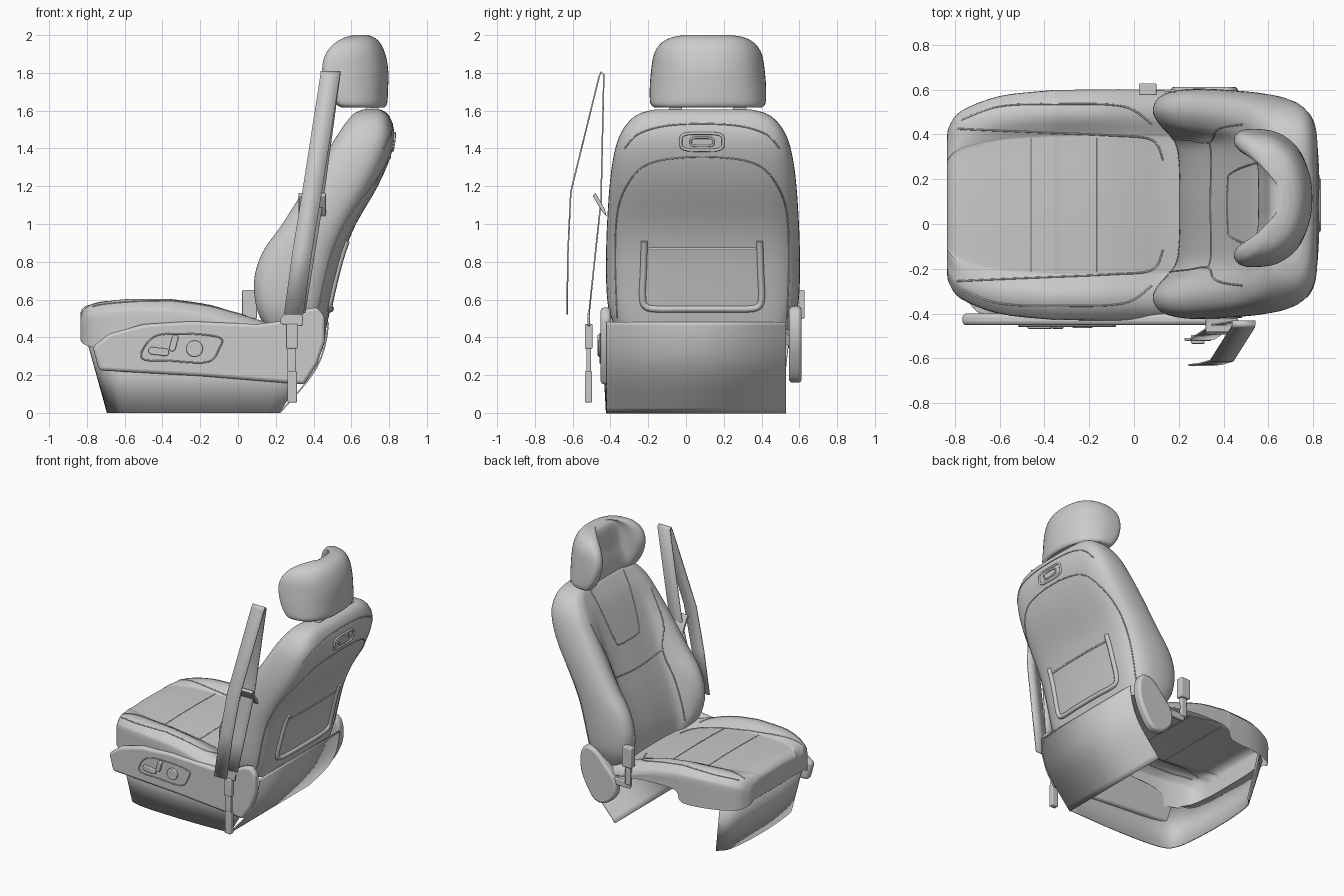
import bpy, bmesh, math
from mathutils import Vector
from mathutils.bvhtree import BVHTree

if "Cube" in bpy.data.objects:
    bpy.data.objects.remove(bpy.data.objects["Cube"])

YC = 0.085  # seat centre line


def make(name, verts, faces, bevel=0, thick=0):
    me = bpy.data.meshes.new(name)
    me.from_pydata([tuple(v) for v in verts], [], faces)
    bm = bmesh.new()
    bm.from_mesh(me)
    bmesh.ops.recalc_face_normals(bm, faces=bm.faces)
    bm.to_mesh(me)
    bm.free()
    ob = bpy.data.objects.new(name, me)
    bpy.context.collection.objects.link(ob)
    if thick:
        m = ob.modifiers.new("thick", 'SOLIDIFY')
        m.thickness, m.offset = thick, 0
    if bevel:
        m = ob.modifiers.new("round", 'BEVEL')
        m.width, m.segments, m.limit_method = bevel, 3, 'ANGLE'
    return ob


def spline(pts, n, closed=False):
    """Smooth curve through the points."""
    p = [Vector(q) for q in pts]
    k, out = len(p), []
    for i in range(k if closed else k - 1):
        get = (lambda j: p[j % k]) if closed else (lambda j: p[max(0, min(k - 1, j))])
        a, b, c, d = get(i - 1), get(i), get(i + 1), get(i + 2)
        for s in range(n):
            t = s / n
            out.append(0.5 * (2 * b + (c - a) * t + (2 * a - 5 * b + 4 * c - d) * t * t
                              + (3 * b - a - 3 * c + d) * t ** 3))
    return out if closed else out + [p[-1]]


def loft(name, rings, closed=True, caps=(), n=4, m=4, thick=0):
    rings = [spline(r, n, closed) for r in rings]
    cols = [spline(c, m) for c in zip(*rings)]
    rows, k = list(zip(*cols)), len(cols)
    verts = [v for r in rows for v in r]
    faces = [(i * k + j, i * k + (j + 1) % k, (i + 1) * k + (j + 1) % k, (i + 1) * k + j)
             for i in range(len(rows) - 1) for j in range(k if closed else k - 1)]
    if 0 in caps:
        faces.append(tuple(range(k)))
    if 1 in caps:
        faces.append(tuple(range(len(verts) - k, len(verts))))
    return make(name, verts, faces, thick=thick)


def prism(name, xz, y0, y1, bevel=0.01, n=0):
    if n:
        xz = spline([(x, z, 0) for x, z in xz], n, True)
    k = len(xz)
    verts = [(p[0], y, p[1]) for y in (y0, y1) for p in xz]
    faces = [tuple(range(k)), tuple(range(k, 2 * k))]
    faces += [(i, (i + 1) % k, k + (i + 1) % k, k + i) for i in range(k)]
    return make(name, verts, faces, bevel)


def box(name, x0, x1, y0, y1, z0, z1, bevel=0.006):
    return prism(name, [(x0, z0), (x1, z0), (x1, z1), (x0, z1)], y0, y1, bevel)


def tube(name, pts, r, cyclic=False):
    cu = bpy.data.curves.new(name, 'CURVE')
    cu.dimensions, cu.bevel_depth, cu.bevel_resolution = '3D', r, 2
    cu.use_fill_caps = True
    sp = cu.splines.new('POLY')
    sp.points.add(len(pts) - 1)
    for q, p in zip(sp.points, pts):
        q.co = (*p, 1)
    sp.use_cyclic_u = cyclic
    ob = bpy.data.objects.new(name, cu)
    bpy.context.collection.objects.link(ob)


def on_surface(name, ob, pts, direction, r=0.004, cyclic=False, smooth=True):
    """Lay a seam or rail on another part's surface."""
    bvh = BVHTree.FromObject(ob, bpy.context.evaluated_depsgraph_get())
    d, hits = Vector(direction), []
    for p in spline(pts, 8, cyclic) if smooth else pts:
        hit = bvh.ray_cast(Vector(p) - d * 3, d)[0]
        if hit:
            hits.append(hit)
    if len(hits) > 1:
        tube(name, hits, r, cyclic)


# Seat cushion: sections along x (x, half width, centre z, bolster z, low z on each side)
rings = []
for x, w, zc, zb, lo_l, lo_r in [
        (-.835, .30, .51, .50, .40, .40), (-.825, .35, .545, .535, .37, .37),
        (-.77, .42, .57, .575, .35, .35), (-.6, .485, .57, .60, .34, .34),
        (-.38, .51, .56, .60, .34, .33), (-.33, .512, .553, .597, .42, .33),
        (-.15, .515, .53, .57, .43, .33), (0, .515, .495, .525, .42, .33),
        (.13, .51, .455, .485, .40, .33), (.3, .48, .42, .44, .38, .33)]:
    half = [(1, 0), (1, -.07), (.97, -.04), (.88, -.006), (.76, 0)]

    def side(s, lo):
        q = [(x, YC + s * w, lo), (x, YC + s * w, (lo + zb - .07) / 2)]
        q += [(x, YC + s * w * a, zb + dz) for a, dz in half[1:]]
        return q + [(x, YC + s * w * .62, zc + .004), (x, YC + s * w * .56, zc), (x, YC + s * w * .25, zc + .004)]
    rings.append(side(1, lo_l) + [(x, YC, zc + .005)] + side(-1, lo_r)[::-1])
cushion = loft("seat_cushion", rings, closed=False, caps=(0,))

# Front and right skirt
top = [(-.66, .54), (-.75, .47), (-.785, .3), (-.79, .085), (-.785, -.15), (-.74, -.34), (-.6, -.425), (-.2, -.44), (.44, -.43)]
low = [(-.60, .50), (-.655, .44), (-.68, .3), (-.69, .085), (-.68, -.15), (-.65, -.33), (-.55, -.40), (-.2, -.42), (.22, -.41)]
loft("base_skirt", [[(x, y, .36) for x, y in top], [(x, y, 0) for x, y in low]],
     closed=False, m=1, thick=.008)

# Right side trim with controls
prism("side_trim", [(-.77, .35), (-.68, .42), (-.5, .47), (-.25, .485), (.1, .47), (.25, .49), (.36, .55),
                    (.42, .56), (.46, .51), (.46, .38), (.42, .26), (.35, .15), (-.2, .195), (-.735, .225)],
      -.452, -.40, .018)
recess = spline([(-.51, -.455, .29), (-.45, -.455, .40), (-.3, -.455, .42), (-.1, -.455, .40),
                 (-.1, -.455, .34), (-.16, -.455, .27), (-.35, -.455, .275)], 6, True)
tube("control_outline", recess, .004, True)


def pill(name, cx, cz, a, b, ang, y0, y1):
    c, s = math.cos(ang), math.sin(ang)
    pts = []
    for i in range(24):
        t = i * math.tau / 24
        u = b * math.cos(t) + math.copysign(a - b, math.cos(t))
        v = b * math.sin(t)
        pts.append((cx + u * c - v * s, cz + u * s + v * c))
    prism(name, pts, y0, y1, .005)


pill("slide_switch", -.42, .325, .055, .02, -.12, -.468, -.44)
pill("tilt_switch", -.34, .37, .045, .017, 1.3, -.468, -.44)
pill("lumbar_knob", -.23, .34, .044, .043, 0, -.465, -.44)


# Backrest and headrest share a ring layout: front centre, wing, side, back
def ring(z, xc, xf, xb, w, yc, outer):
    d = xb - xf
    h = [(xc, 0), (xc, .35), (xc - .005 + .1 * (xf - xc), .55), (xf + .25 * (xc - xf), .68), (xf, .82)]
    h += [(xf + f * d, a) for f, a in outer]
    left = [(x, yc + w * a, z) for x, a in h]
    right = [(x, yc - w * a, z) for x, a in h[1:]][::-1]
    return left + [(xb, yc, z)] + right


back_outer = [(.1, .95), (.4, 1), (.75, .96), (.93, .78), (.99, .4)]
backrest = loft("backrest", [ring(*s, YC + .005, back_outer) for s in [
    (.44, .20, .15, .465, .46), (.55, .205, .10, .49, .50), (.70, .24, .085, .525, .513),
    (.85, .29, .13, .565, .513), (1.0, .35, .235, .625, .508), (1.2, .43, .36, .74, .495),
    (1.35, .49, .455, .805, .475), (1.46, .54, .52, .828, .445), (1.54, .59, .575, .815, .395),
    (1.585, .625, .615, .79, .335), (1.605, .67, .66, .755, .26)]], caps=(0, 1))

head_outer = [(.03, .95), (.15, 1), (.48, .95), (.78, .74), (.95, .4)]
loft("headrest", [ring(*s, .116, head_outer) for s in [
    (1.618, .58, .545, .775, .285), (1.64, .555, .515, .79, .305), (1.72, .56, .47, .795, .308),
    (1.82, .58, .447, .795, .30), (1.9, .59, .465, .78, .285), (1.955, .60, .51, .755, .25),
    (1.985, .615, .56, .725, .20), (2.0, .64, .61, .69, .13)]], caps=(0, 1))
for s in (-1, 1):
    tube("headrest_post", [(.70, .115 + s * .17, 1.5), (.71, .115 + s * .17, 1.66)], .018)
    box("post_collar", .675, .745, .115 + s * .17 - .035, .115 + s * .17 + .035, 1.58, 1.617)

# Lower back panel
prof = [(.22, 0), (.36, .16), (.43, .27), (.465, .38), (.478, .48)]
loft("lower_back_panel", [[(x, y, z) for x, z in prof] for y in (-.42, .53)],
     closed=False, m=1, thick=.008)

# Seams, pocket rail and handle on the back
B, F, D = (-1, 0, 0), (1, 0, 0), (0, 0, -1)


def arch(half):
    return [(0, YC - a, z) for a, z in half] + [(0, YC + a, z) for a, z in half[::-1]]


on_surface("shell_seam", backrest, arch([(.45, .5), (.46, .8), (.45, 1.05), (.40, 1.2), (.3, 1.31), (.12, 1.35)]), B)
on_surface("upper_seam", backrest, arch([(.41, 1.40), (.33, 1.48), (.15, 1.525)]), B)
on_surface("pocket_rail", backrest, arch([(.305, .91), (.31, .75), (.315, .62), (.30, .565), (.24, .55), (.1, .55)]), B, .018)
on_surface("pocket_edge", backrest, arch([(.28, .87), (.1, .87)]), B, .006)
for r, a, b in ((.008, .112, .045), (.006, .06, .022)):
    on_surface("pull_handle", backrest,
               [(0, YC + a * math.copysign(abs(math.cos(t)) ** .5, math.cos(t)),
                 1.435 + b * math.copysign(abs(math.sin(t)) ** .5, math.sin(t)))
                for t in [(i + .5) * math.tau / 16 for i in range(16)]], B, r, True)

# Seams on the front of the backrest and on the cushion
on_surface("back_insert_seam", backrest, arch([(.2, 1.57), (.17, 1.35), (.14, 1.2), (.1, 1.17)]), F)
on_surface("back_cross_seam", backrest, arch([(.28, 1.0), (.1, .98)]), F)
for s in (-1, 1):
    on_surface("back_bolster_seam", backrest,
               [(0, YC + s * a, z) for a, z in ((.3, .5), (.29, .8), (.28, 1.0), (.34, 1.2), (.36, 1.4))], F)
    on_surface("bolster_seam", cushion,
               [(x, YC + s * a, 0) for x, a in ((-.79, .34), (-.45, .325), (-.1, .31), (.08, .29), (.13, .2))], D)
    on_surface("bolster_top_seam", cushion,
               [(x, YC + s * a, 0) for x, a in ((-.77, .38), (-.6, .44), (-.35, .45), (-.05, .44), (.08, .36))], D)
for x in (-.46, -.165):
    on_surface("cushion_seam", cushion, [(x, YC - .3, 0), (x, YC, 0), (x, YC + .3, 0)], D, .003)

# Recliner cover and buckle on the left side
prism("recliner_cover", [(.46, .5), (.42, .56), (.34, .55), (.25, .46), (.17, .36), (.17, .25), (.25, .17),
                         (.34, .17), (.41, .26), (.46, .38)], .545, .612, .018, 3)
box("left_buckle", .022, .10, .575, .628, .5, .65)
box("left_buckle_stalk", .04, .085, .585, .61, .36, .51)
box("left_buckle_bracket", .05, .22, .575, .60, .33, .38)


# Seat belt: two strands, guide, tongue and stalk
def strap(name, pts, w=.052):
    verts = [(x + s * w, y, z) for x, y, z in pts for s in (-1, 1)]
    make(name, verts, [(2 * i, 2 * i + 1, 2 * i + 3, 2 * i + 2) for i in range(len(pts) - 1)], thick=.008)


strap("seat_belt", [(.295, -.63, .52), (.34, -.625, .85), (.392, -.61, 1.17), (.487, -.46, 1.78), (.49, -.45, 1.805),
                    (.49, -.435, 1.79), (.40, -.45, 1.12), (.34, -.49, .75), (.305, -.513, .53)])
verts = [(x, y, z) for x in (.32, .465) for y, z in ((-.495, 1.15), (-.48, 1.165), (-.43, 1.08), (-.42, 1.04), (-.44, 1.06))]
make("belt_guide", verts, [(0, 1, 2, 3, 4), (5, 6, 7, 8, 9)] + [(i, (i + 1) % 5, 5 + (i + 1) % 5, 5 + i) for i in range(5)], .004)
prism("belt_tongue", [(.225, .47), (.34, .46), (.345, .51), (.32, .53), (.25, .53), (.225, .50)], -.522, -.508, .004)
box("belt_buckle", .255, .315, -.535, -.495, .34, .47)
box("belt_stalk", .262, .308, -.527, -.502, .21, .35)
box("belt_anchor", .262, .312, -.535, -.497, .055, .22)

# Smooth shading with crisp edges
bpy.ops.object.select_all(action='DESELECT')
for ob in bpy.context.scene.objects:
    if ob.type == 'MESH':
        ob.select_set(True)
        bpy.context.view_layer.objects.active = ob
bpy.ops.object.shade_smooth_by_angle(angle=math.radians(35))
